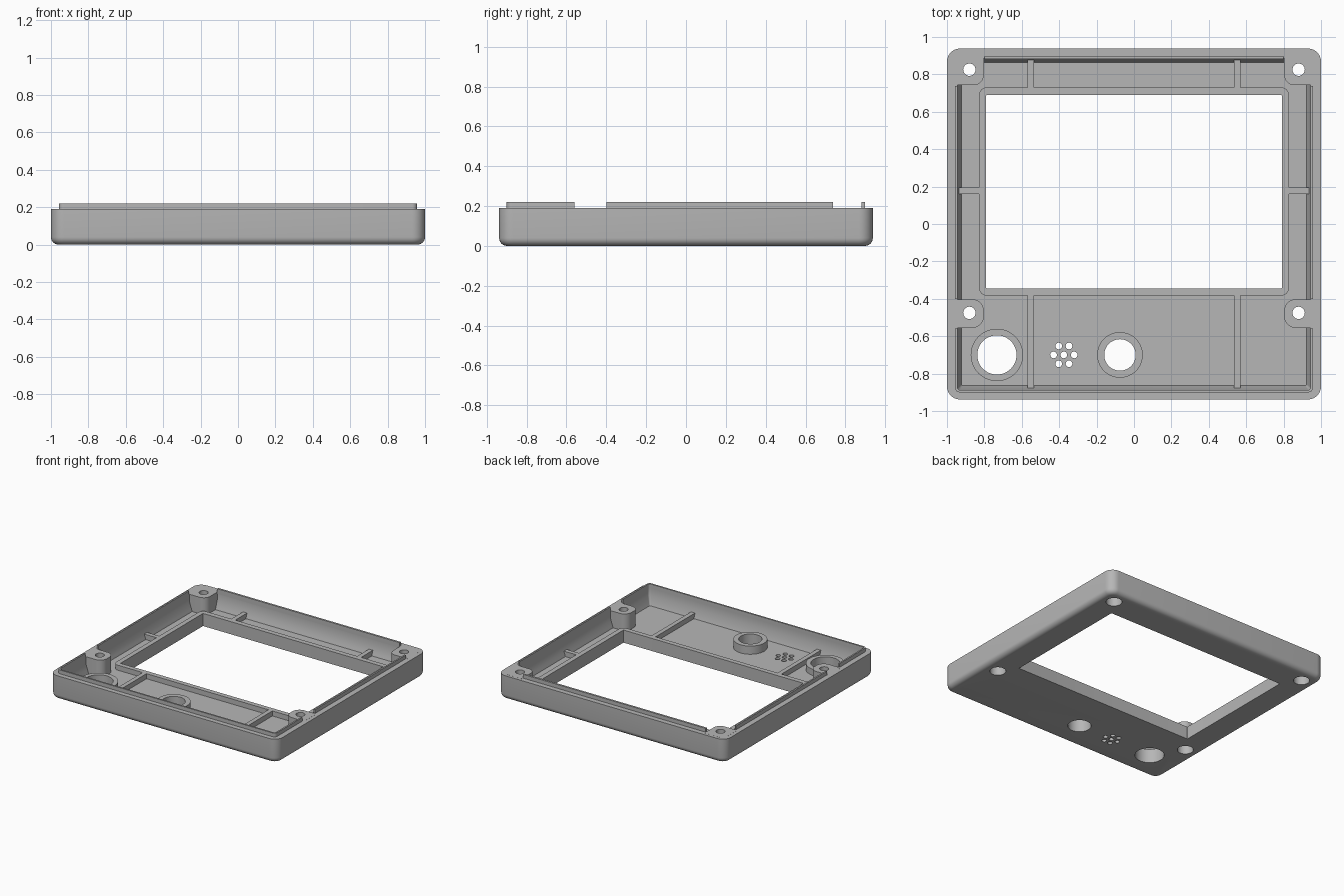
import bpy, bmesh, math
from mathutils import Vector

old = bpy.data.objects.get("Cube")
if old:
    bpy.data.objects.remove(old, do_unlink=True)

GREY = (0.47, 0.47, 0.47, 1)
mat = bpy.data.materials.new("plain grey plastic")
mat.use_nodes = True
mat.diffuse_color = GREY
mat.node_tree.nodes["Principled BSDF"].inputs["Base Color"].default_value = GREY

LEDGE, LIP, FLOOR, RIM = 0.19, 0.22, 0.06, 0.10


def finish(name, bm):
    bmesh.ops.recalc_face_normals(bm, faces=bm.faces)
    mesh = bpy.data.meshes.new(name)
    bm.to_mesh(mesh)
    bm.free()
    mesh.materials.append(mat)
    ob = bpy.data.objects.new(name, mesh)
    bpy.context.collection.objects.link(ob)
    return ob


def select(ob):
    bpy.ops.object.select_all(action='DESELECT')
    ob.select_set(True)
    bpy.context.view_layer.objects.active = ob


def cut(ob, cutter):
    mod = ob.modifiers.new("cut", 'BOOLEAN')
    mod.operation = 'DIFFERENCE'
    mod.solver = 'EXACT'
    mod.object = cutter
    select(ob)
    bpy.ops.object.modifier_apply(modifier=mod.name)


def rounded(corners, steps=8):
    """Outline of a rectangle from counter-clockwise (x, y, radius) corners, first at -x -y."""
    signs = [(1, 1), (-1, 1), (-1, -1), (1, -1)]
    pts = []
    for i, ((x, y, r), (sx, sy)) in enumerate(zip(corners, signs)):
        for k in range(steps + 1):
            a = math.pi * (1 + i / 2 + k / steps / 2)
            pts.append((x + sx * r + r * math.cos(a), y + sy * r + r * math.sin(a)))
    return pts


def rect(x, y0, y1, r):
    return rounded([(-x, y0, r), (x, y0, r), (x, y1, r), (-x, y1, r)])


def loop_solid(name, rings):
    """Closed frame skinned through (outline, z) rings."""
    bm = bmesh.new()
    loops = [[bm.verts.new((x, y, z)) for x, y in pts] for pts, z in rings]
    n = len(loops[0])
    for a, b in zip(loops, loops[1:] + loops[:1]):
        for i in range(n):
            j = (i + 1) % n
            bm.faces.new((a[i], a[j], b[j], b[i]))
    return finish(name, bm)


def slab(name, pts, z0, z1):
    bm = bmesh.new()
    face = bm.faces.new([bm.verts.new((x, y, z0)) for x, y in pts])
    out = bmesh.ops.extrude_face_region(bm, geom=[face])
    top = [v for v in out["geom"] if isinstance(v, bmesh.types.BMVert)]
    bmesh.ops.translate(bm, verts=top, vec=(0, 0, z1 - z0))
    return finish(name, bm)


def box(name, x0, x1, y0, y1, z0, z1):
    return slab(name, [(x0, y0), (x1, y0), (x1, y1), (x0, y1)], z0, z1)


def add_turned(bm, x, y, profile, segs):
    """Adds a capped solid turned from (radius, z) points."""
    loops = []
    for r, z in profile:
        loops.append([bm.verts.new((x + r * math.cos(t), y + r * math.sin(t), z))
                      for t in (math.tau * k / segs for k in range(segs))])
    for a, b in zip(loops, loops[1:]):
        for i in range(segs):
            j = (i + 1) % segs
            bm.faces.new((a[i], a[j], b[j], b[i]))
    bm.faces.new(loops[0])
    bm.faces.new(loops[-1])


# Tray: rounded outside, ledge, inner wall, sloped foot, floor and window rim
rings = [(rect(0.79, -0.345, 0.69, 0.004), 0)]
for k in range(7):
    a = math.pi / 2 * k / 6
    d = 0.04 * (1 - math.sin(a))
    rings.append((rect(1 - d, -0.938 + d, 0.938 - d, 0.07 - d), 0.04 * (1 - math.cos(a))))
rings += [
    (rect(1, -0.938, 0.938, 0.07), LEDGE),
    (rect(0.945, -0.887, 0.887, 0.015), LEDGE),
    (rect(0.945, -0.887, 0.887, 0.015), 0.13),
    (rect(0.922, -0.864, 0.864, 0.008), FLOOR),
    (rect(0.828, -0.383, 0.73, 0.04), FLOOR),
    (rect(0.828, -0.383, 0.73, 0.04), RIM),
    (rect(0.79, -0.345, 0.69, 0.004), RIM),
]
tray = loop_solid("tray", rings)

# Thin raised lip, interrupted beside the screw posts
outer, inner = rect(0.957, -0.9, 0.898, 0.025), rect(0.945, -0.887, 0.882, 0.015)
lip = loop_solid("raised_lip", [(outer, LEDGE - 0.01), (outer, LIP), (inner, LIP), (inner, LEDGE - 0.01)])
gaps = []
for s in (-1, 1):
    x0, x1 = sorted((s * 0.8, s * 1.1))
    gaps.append(box("lip_gap", x0, x1, -0.56, -0.4, 0.1, 0.3))
    gaps.append(box("lip_gap", x0, x1, 0.737, 1.1, 0.1, 0.3))
for g in gaps:
    cut(lip, g)
    bpy.data.objects.remove(g, do_unlink=True)

# Screw posts
drilled = [tray]
for s, side in ((-1, "right"), (1, "left")):
    back = rounded([(-0.97, 0.742, 0), (-0.803, 0.742, 0.055), (-0.803, 0.915, 0), (-0.97, 0.915, 0.05)])
    front = rounded([(-0.97, -0.555, 0), (-0.803, -0.555, 0.06), (-0.803, -0.403, 0.06), (-0.97, -0.403, 0)])
    for name, pts in (("back", back), ("front", front)):
        clean = []
        for x, y in pts:
            p = Vector((-s * x, y))
            if not clean or (p - clean[-1]).length > 1e-5:
                clean.append(p)
        if (clean[0] - clean[-1]).length < 1e-5:
            clean.pop()
        drilled.append(slab(f"{name}_{side}_post", clean, 0.02, LEDGE + 0.0005))

# Round collars for the button and the knob
BUTTON, KNOB, GRILLE = (-0.733, -0.7), (-0.075, -0.7), (-0.375, -0.7)
for name, (x, y), r, top in (("button_collar", BUTTON, 0.14, 0.11), ("knob_collar", KNOB, 0.122, 0.125)):
    bm = bmesh.new()
    add_turned(bm, x, y, [(r, 0.02), (r, top)], 48)
    drilled.append(finish(name, bm))

# All holes in one cutter: screws with counterbores, collars, sound holes
bm = bmesh.new()
for s in (-1, 1):
    for y in (0.825, -0.475):
        add_turned(bm, s * 0.88, y, [(0.058, -0.1), (0.058, 0.08), (0.033, 0.08), (0.033, 0.4)], 32)
add_turned(bm, *BUTTON, [(0.105, -0.1), (0.105, 0.4)], 48)
add_turned(bm, *KNOB, [(0.084, -0.1), (0.084, 0.4)], 48)
for k in range(7):
    d = 0.055 if k else 0
    a = math.tau * k / 6
    add_turned(bm, GRILLE[0] + d * math.cos(a), GRILLE[1] + d * math.sin(a),
               [(0.018, -0.1), (0.018, 0.4)], 16)
holes = finish("hole_cutter", bm)
holes.hide_render = True
for ob in drilled:
    cut(ob, holes)
bpy.data.objects.remove(holes, do_unlink=True)

# Stiffening ribs between window rim and walls
for s, side in ((-1, "right"), (1, "left")):
    x0, x1 = sorted((s * 0.535, s * 0.57))
    box(f"back_{side}_rib", x0, x1, 0.72, 0.9, 0.03, RIM)
    box(f"front_{side}_rib", x0, x1, -0.9, -0.37, 0.03, RIM)
    x0, x1 = sorted((s * 0.815, s * 0.96))
    box(f"side_{side}_rib", x0, x1, 0.16, 0.195, 0.03, RIM)

for ob in list(bpy.context.scene.objects):
    if ob.type == 'MESH' and mat.name in ob.data.materials:
        select(ob)
        bpy.ops.object.shade_smooth_by_angle(angle=math.radians(30))
